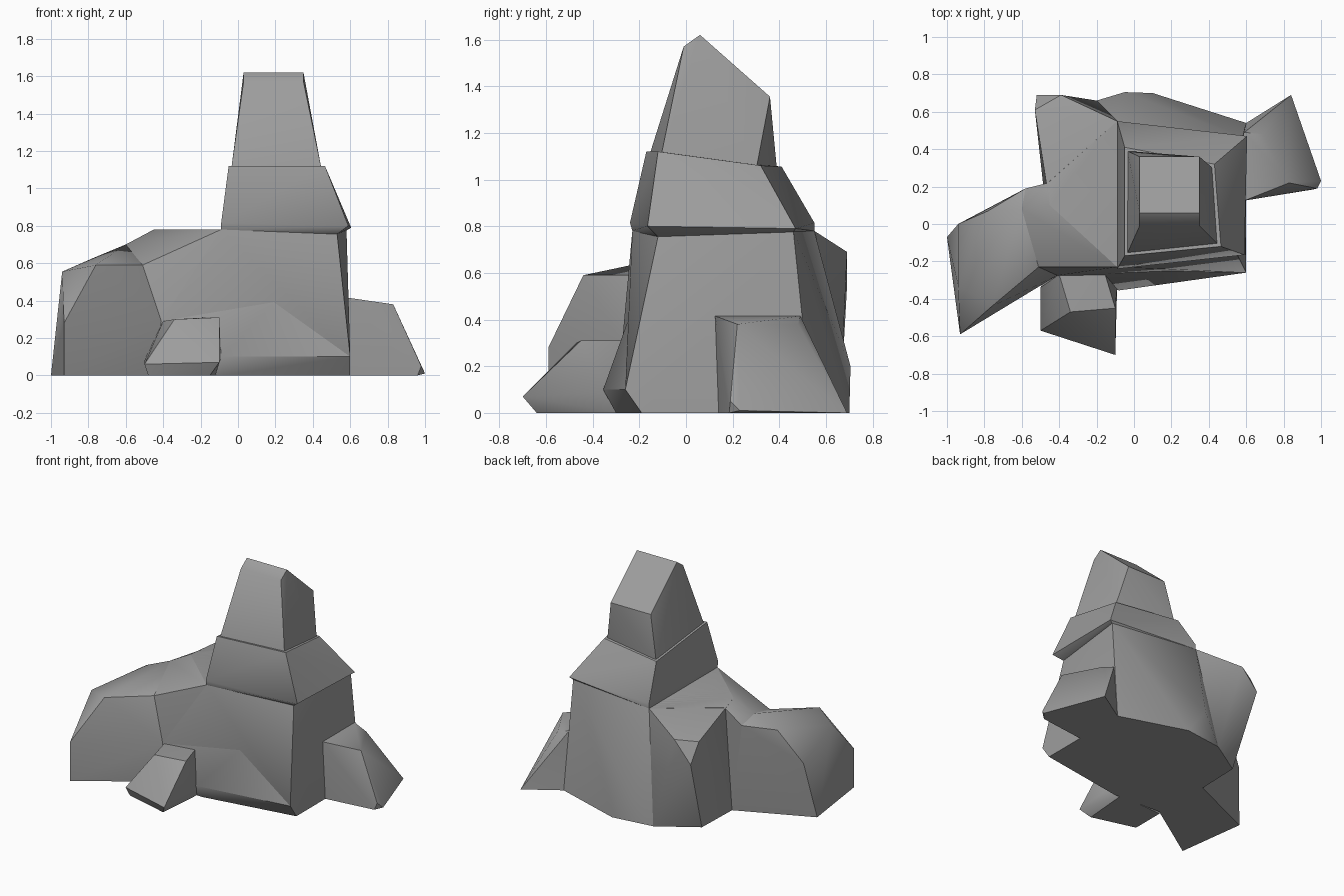
import bpy
import bmesh
import math

# Remove the default object
cube = bpy.data.objects.get("Cube")
if cube:
    bpy.data.objects.remove(cube, do_unlink=True)

# Single stone colour
stone = bpy.data.materials.new("stone_grey")
stone.use_nodes = True
colour = (0.34, 0.34, 0.34, 1)
stone.diffuse_color = colour
shader = next(n for n in stone.node_tree.nodes if n.type == "BSDF_PRINCIPLED")
shader.inputs["Base Color"].default_value = colour


def chiselled_rock(name, corners):
    """Make a faceted boulder by wrapping a hull around its corner points."""
    mesh = bpy.data.meshes.new(name)
    rock = bpy.data.objects.new(name, mesh)
    bpy.context.scene.collection.objects.link(rock)
    bm = bmesh.new()
    for corner in corners:
        bm.verts.new(corner)
    hull = bmesh.ops.convex_hull(bm, input=bm.verts[:])
    inside = [v for v in hull["geom_interior"] if isinstance(v, bmesh.types.BMVert)]
    bmesh.ops.delete(bm, geom=inside, context="VERTS")
    # Merge nearly coplanar triangles into broad facets
    bmesh.ops.dissolve_limit(bm, angle_limit=math.radians(3),
                             verts=bm.verts[:], edges=bm.edges[:])
    bmesh.ops.recalc_face_normals(bm, faces=bm.faces[:])
    bm.to_mesh(mesh)
    bm.free()
    mesh.materials.append(stone)
    bpy.ops.object.select_all(action="DESELECT")
    rock.select_set(True)
    bpy.context.view_layer.objects.active = rock
    bpy.ops.object.shade_smooth_by_angle(angle=math.radians(40))
    return rock


# Corners shared where the neighbouring boulders meet
shoulder_front = (-0.45, 0.10, 0.78)
shoulder_back = (-0.46, 0.22, 0.76)
step_front = (-0.60, 0.08, 0.70)
step_back = (-0.58, 0.19, 0.65)
groove_foot = (-0.48, 0.16, 0)
buttress_foot = (-0.47, 0.49, 0)
heel = (-0.20, 0.66, 0)
lobe_crest = (-0.51, -0.23, 0.59)
notch_top = (-0.41, -0.275, 0.29)
notch_foot = (-0.46, -0.28, 0)
neck_front = (-0.09, -0.23, 0.78)
neck_back = (-0.09, 0.55, 0.78)
neck_corner = (0.53, -0.12, 0.755)
knee_corner = (0.60, -0.26, 0.10)
foot_corner = (0.60, -0.19, 0)

# Top spire with a slanted rear roof
spire = [(x, y, z) for x in (0.03, 0.35)
         for y, z in ((-0.01, 1.57), (0.06, 1.62), (0.36, 1.355))]
spire += [(-0.035, -0.155, 1.11), (0.445, -0.105, 1.11),
          (0.42, 0.30, 1.04), (-0.035, 0.39, 1.04)]
chiselled_rock("spire", spire)

# Flared collar with an undercut rim
chiselled_rock("spire_collar", [
    (-0.05, -0.17, 1.12), (0.465, -0.12, 1.12),
    (0.43, 0.32, 1.06), (-0.05, 0.41, 1.055),
    (-0.09, -0.24, 0.815), (0.59, -0.165, 0.80),
    (0.605, 0.47, 0.79), (-0.09, 0.55, 0.815),
    neck_front, neck_corner, (0.58, 0.46, 0.775), neck_back])

# Main body
chiselled_rock("main_body", [
    neck_front, neck_back, neck_corner, shoulder_front, shoulder_back,
    notch_top, notch_foot, knee_corner, foot_corner, groove_foot,
    (0.58, 0.46, 0.78), (0.60, 0.54, 0), (0.10, 0.70, 0),
    (-0.05, 0.705, 0.20), heel, buttress_foot])

# Apron swelling out along the foot of the front
chiselled_rock("front_apron", [
    notch_top, notch_foot, neck_corner, knee_corner, foot_corner,
    (-0.08, -0.355, 0.10), (-0.08, -0.30, 0), (0, 0.10, 0)])

# Sloping shoulder that steps down to the lobe
chiselled_rock("shoulder", [
    neck_front, shoulder_front, shoulder_back, step_front, step_back,
    lobe_crest, notch_top, notch_foot, groove_foot])

# Overhanging rear buttress
chiselled_rock("rear_buttress", [
    neck_front, neck_back, shoulder_front, shoulder_back, groove_foot,
    (-0.39, 0.69, 0.69), (-0.52, 0.69, 0.54), (-0.53, 0.61, 0.68),
    buttress_foot, heel])

# Long side lobe
chiselled_rock("side_lobe", [
    lobe_crest, step_front, step_back, groove_foot, notch_top, notch_foot,
    (-0.78, 0.07, 0.625), (-0.76, -0.44, 0.59), (-0.94, -0.33, 0.555),
    (-0.94, 0, 0.40), (-0.93, -0.59, 0.28), (-0.93, -0.59, 0),
    (-1.0, -0.07, 0)])

# Spur leaning on the other side
chiselled_rock("side_spur", [
    (0.50, 0.13, 0.415), (0.59, 0.125, 0.415), (0.59, 0.49, 0.415),
    (0.50, 0.40, 0.415), (0.83, 0.22, 0.38), (0.69, 0.48, 0.38),
    (0.98, 0.19, 0.05), (1.0, 0.23, 0.01), (0.96, 0.185, 0),
    (0.84, 0.69, 0), (0.60, 0.14, 0), (0.60, 0.54, 0)])

# Small boulder at the front
chiselled_rock("front_boulder", [
    (-0.34, -0.47, 0.30), (-0.10, -0.45, 0.31), (-0.16, -0.25, 0.31),
    (-0.40, -0.27, 0.29), (-0.50, -0.57, 0.06), (-0.10, -0.70, 0.07),
    (-0.48, -0.55, 0), (-0.15, -0.64, 0), (-0.50, -0.34, 0.08),
    (-0.48, -0.30, 0), (-0.09, -0.33, 0.09), (-0.12, -0.28, 0)])
